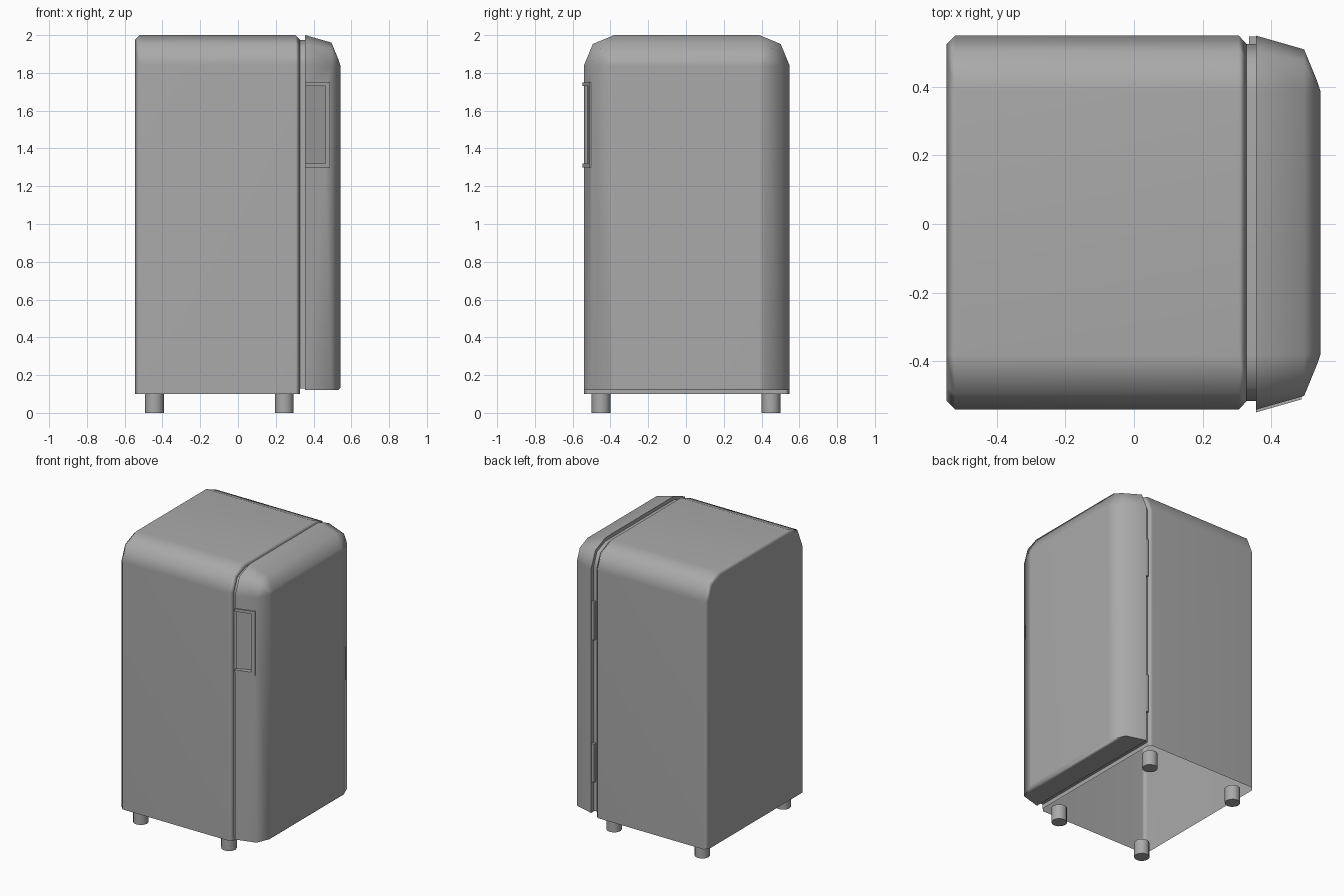
import bpy, bmesh, math

if "Cube" in bpy.data.objects:
    bpy.data.objects.remove(bpy.data.objects["Cube"], do_unlink=True)

grey = bpy.data.materials.new("enamel grey")
grey.use_nodes = True
colour = (0.4, 0.4, 0.4, 1)
grey.diffuse_color = colour
grey.node_tree.nodes["Principled BSDF"].inputs["Base Color"].default_value = colour

YC = 0.004          # sideways centre of the cabinet
HALF = 0.384        # half width to the corner centres
ZC = 1.84           # height of the corner centres
SLOPE = 0.286       # slant of the door sides


def finish(name, bm):
    bmesh.ops.remove_doubles(bm, verts=bm.verts, dist=0.0005)
    bmesh.ops.recalc_face_normals(bm, faces=bm.faces)
    mesh = bpy.data.meshes.new(name)
    bm.to_mesh(mesh)
    bm.free()
    mesh.materials.append(grey)
    ob = bpy.data.objects.new(name, mesh)
    bpy.context.collection.objects.link(ob)
    return ob


def smooth(ob, angle=55):
    bpy.ops.object.select_all(action="DESELECT")
    ob.select_set(True)
    bpy.context.view_layer.objects.active = ob
    bpy.ops.object.shade_smooth_by_angle(angle=math.radians(angle))
    mod = ob.modifiers.new("even shading", "WEIGHTED_NORMAL")
    mod.keep_sharp = True


def section(radius, base):
    """Arched outline in y and z with rounded top corners."""
    arc = [math.radians(a) for a in (0, 45, 90)]
    right = [(HALF + radius * math.cos(a), ZC + radius * math.sin(a)) for a in arc]
    right.insert(0, (HALF + radius, base))
    return right + [(-y, z) for y, z in reversed(right)]


def loft(name, stations, open_base=False):
    """Join arched sections, each given as x, corner radius and base height."""
    bm = bmesh.new()
    rings = [[bm.verts.new((x, y + YC, z)) for y, z in section(r, base)]
             for x, r, base in stations]
    n = len(rings[0])
    for a, b in zip(rings, rings[1:]):
        for i in range(n - 1 if open_base else n):
            j = (i + 1) % n
            bm.faces.new((a[i], a[j], b[j], b[i]))
    bm.faces.new(rings[0])
    bm.faces.new(rings[-1])
    return finish(name, bm)


def prism(name, loop, offset):
    """Extrude a closed loop of points by an offset."""
    bm = bmesh.new()
    face = bm.faces.new([bm.verts.new(p) for p in loop])
    new = bmesh.ops.extrude_face_region(bm, geom=[face])["geom"]
    bmesh.ops.translate(bm, vec=offset,
                        verts=[v for v in new if isinstance(v, bmesh.types.BMVert)])
    return finish(name, bm)


def box(name, x0, x1, y0, y1, z0, z1):
    return prism(name, [(x0, y0, z0), (x1, y0, z0), (x1, y1, z0), (x0, y1, z0)],
                 (0, 0, z1 - z0))


# Cabinet shell, open underneath
cabinet = loft("cabinet", [(-0.545, 0.135, 0.1), (-0.52, 0.16, 0.1),
                           (0.305, 0.16, 0.1), (0.328, 0.135, 0.1)], open_base=True)
smooth(cabinet)

# Recessed seal between cabinet and door
seal = loft("door_seal", [(0.328, 0.135, 0.13), (0.356, 0.135, 0.13)])
smooth(seal)

# Domed door with a finger pocket on its free edge
door = loft("door", [(0.355, 0.16, 0.122), (0.495, 0.12, 0.122),
                     (0.532, 0.03, 0.122), (0.542, 0, 0.132)])
cutter = prism("pocket_cutter", [(0.345, -0.6, 1.32), (0.462, -0.6, 1.32),
                                 (0.462, -0.475, 1.32), (0.345, -0.53, 1.32)],
               (0, 0, 0.41))
cutter.hide_render = True
cutter.hide_viewport = True
pocket = door.modifiers.new("pocket", "BOOLEAN")
pocket.operation = "DIFFERENCE"
pocket.object = cutter
pocket.solver = "EXACT"
bpy.context.view_layer.update()
cut = bpy.data.meshes.new_from_object(
    door.evaluated_get(bpy.context.evaluated_depsgraph_get()))
door.modifiers.clear()
door.data = cut
bpy.data.objects.remove(cutter, do_unlink=True)
smooth(door)

# Raised three-sided rim around the pocket
x_in, x_mid, x_out = 0.355, 0.463, 0.488
rim = [(x_in, 1.3), (x_out, 1.3), (x_out, 1.75), (x_in, 1.75),
       (x_in, 1.73), (x_mid, 1.73), (x_mid, 1.32), (x_in, 1.32)]
prism("handle_rim", [(x, -0.548 + SLOPE * (x - x_in), z) for x, z in rim], (0, 0.022, 0))

# Hinge plates on the other edge
for name, z in (("upper_hinge", 1.34), ("lower_hinge", 0.34)):
    box(name, 0.335, 0.362, 0.5, 0.545, z, z + 0.27)

# Round feet
for xn, x in (("back", -0.442), ("door", 0.245)):
    for yn, y in (("left", 0.45), ("right", -0.45)):
        bm = bmesh.new()
        bmesh.ops.create_cone(bm, cap_ends=True, segments=12, radius1=0.05,
                              radius2=0.05, depth=0.105)
        bmesh.ops.translate(bm, verts=bm.verts, vec=(x, y, 0.0525))
        smooth(finish(f"{xn}_{yn}_foot", bm), 40)
